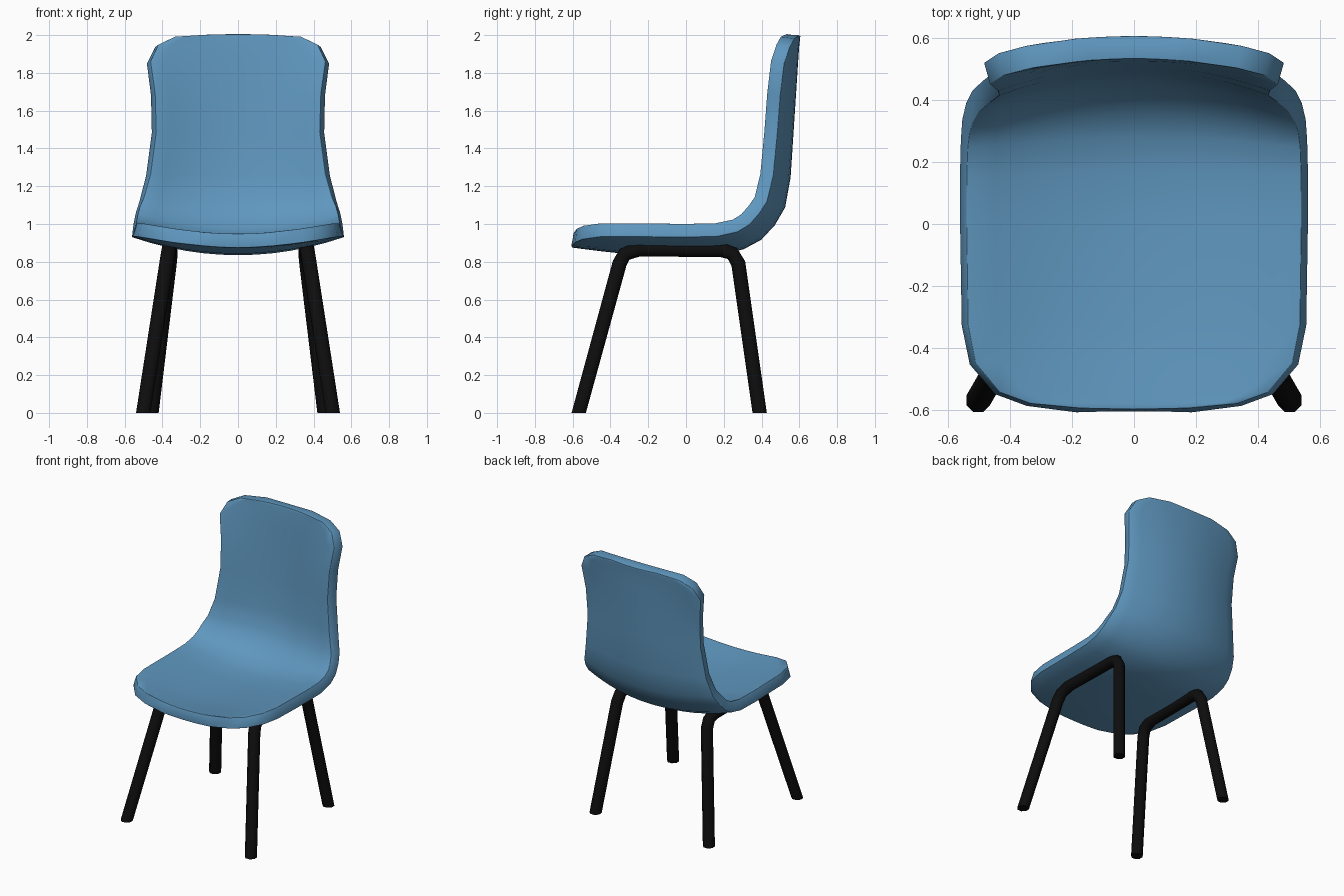
import bpy, bmesh, math
from mathutils import Vector

if "Cube" in bpy.data.objects:
    bpy.data.objects.remove(bpy.data.objects["Cube"])


def material(name, rgb):
    m = bpy.data.materials.new(name)
    m.diffuse_color = (*rgb, 1)
    m.use_nodes = True
    m.node_tree.nodes["Principled BSDF"].inputs["Base Color"].default_value = m.diffuse_color
    return m


BLUE = material("blue plastic", (0.115, 0.31, 0.52))
BLACK = material("black metal", (0.004, 0.004, 0.004))


def make_object(name, bm, mat):
    bmesh.ops.recalc_face_normals(bm, faces=bm.faces)
    me = bpy.data.meshes.new(name)
    bm.to_mesh(me)
    bm.free()
    me.materials.append(mat)
    for p in me.polygons:
        p.use_smooth = True
    ob = bpy.data.objects.new(name, me)
    bpy.context.collection.objects.link(ob)
    return ob


def bridge(bm, a, b, closed):
    n = len(a)
    for i in range(n if closed else n - 1):
        j = (i + 1) % n
        bm.faces.new((a[i], a[j], b[j], b[i]))


# Seat shell: centre line (y, z), half width, dish strength
ROWS = [
    (-0.600, 0.912, 0.18, 0.25), (-0.582, 0.910, 0.34, 0.25),
    (-0.545, 0.905, 0.44, 0.26), (-0.450, 0.893, 0.52, 0.28),
    (-0.330, 0.880, 0.545, 0.30), (0.000, 0.872, 0.55, 0.31),
    (0.170, 0.876, 0.55, 0.31), (0.290, 0.900, 0.547, 0.32),
    (0.375, 0.945, 0.542, 0.34), (0.440, 1.015, 0.530, 0.36),
    (0.490, 1.100, 0.510, 0.38), (0.517, 1.250, 0.475, 0.40),
    (0.532, 1.480, 0.445, 0.42), (0.545, 1.680, 0.450, 0.40),
    (0.556, 1.850, 0.473, 0.32), (0.562, 1.940, 0.430, 0.26),
    (0.567, 1.985, 0.340, 0.25), (0.569, 2.000, 0.18, 0.25),
]
COLS = 12
bm = bmesh.new()
previous = None
for i, (y, z, w, k) in enumerate(ROWS):
    p, q = ROWS[max(i - 1, 0)], ROWS[min(i + 1, len(ROWS) - 1)]
    t = Vector((0, q[0] - p[0], q[1] - p[1])).normalized()
    if i < 4:
        t = Vector((0, 1, 0))
    elif i > 13:
        t = Vector((0, 0.06, 1))
    normal = Vector((0, -t.z, t.y))
    row = []
    for c in range(COLS + 1):
        x = w * (2 * c / COLS - 1)
        row.append(bm.verts.new(Vector((x, y, z)) + normal * k * x * x))
    if previous:
        bridge(bm, previous, row, False)
    previous = row
shell = make_object("seat_shell", bm, BLUE)
solid = shell.modifiers.new("thickness", 'SOLIDIFY')
solid.thickness = 0.074
solid.offset = 0
bevel = shell.modifiers.new("soft_rim", 'BEVEL')
bevel.width = 0.022
bevel.segments = 2
bevel.limit_method = 'ANGLE'
bevel.angle_limit = math.radians(60)

# Leg frames: one bent tube per side
PATH = [(0.502, -0.568, 0.0), (0.378, -0.352, 0.79), (0.369, -0.325, 0.84),
        (0.364, -0.250, 0.866), (0.358, 0.190, 0.862), (0.358, 0.245, 0.845),
        (0.363, 0.277, 0.79), (0.458, 0.390, 0.0)]
SIDES, RADIUS = 8, 0.041


def leg_frame(name, side):
    pts = [Vector((x * side, y, z)) for x, y, z in PATH]
    bm = bmesh.new()
    rings = []
    for i, p in enumerate(pts):
        if i == 0:
            t = Vector((0, 0, 1))
        elif i == len(pts) - 1:
            t = Vector((0, 0, -1))
        else:
            t = ((p - pts[i - 1]).normalized() + (pts[i + 1] - p).normalized()).normalized()
        b = t.cross(Vector((1, 0, 0))).normalized()
        a = b.cross(t)
        ring = []
        for s in range(SIDES):
            ang = 2 * math.pi * (s + 0.5) / SIDES
            ring.append(bm.verts.new(p + RADIUS * (a * math.cos(ang) + b * math.sin(ang))))
        if rings:
            bridge(bm, rings[-1], ring, True)
        rings.append(ring)
    bm.faces.new(rings[0])
    bm.faces.new(rings[-1])
    ob = make_object(name, bm, BLACK)
    bpy.ops.object.select_all(action='DESELECT')
    ob.select_set(True)
    bpy.context.view_layer.objects.active = ob
    bpy.ops.object.shade_smooth_by_angle(angle=math.radians(55))


leg_frame("right_leg_frame", 1)
leg_frame("left_leg_frame", -1)
